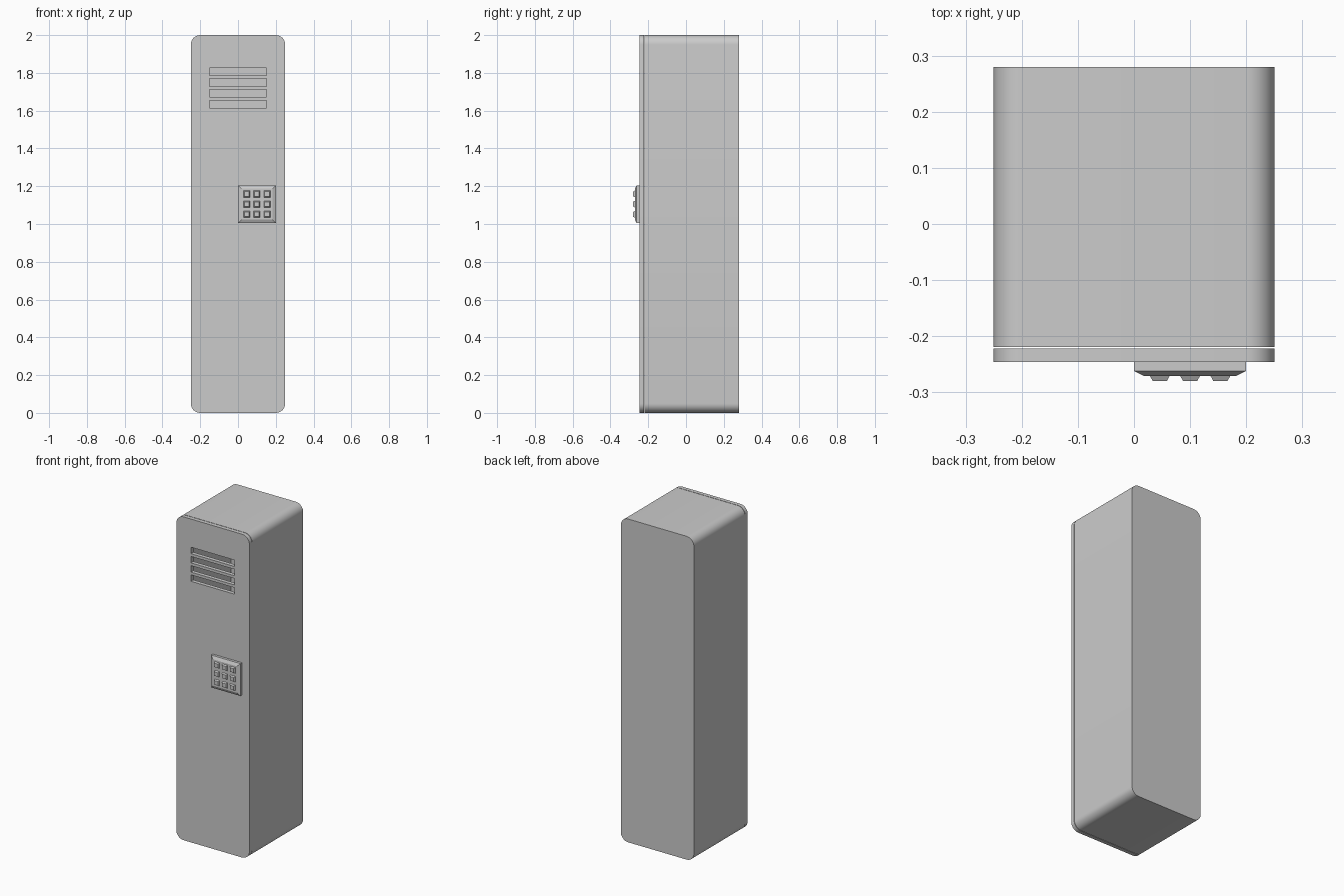
import bpy, bmesh, math

if "Cube" in bpy.data.objects:
    bpy.data.objects.remove(bpy.data.objects["Cube"])


def rounded_rect(cx, cz, w, h, r, seg=8):
    """Points of a rectangle in the XZ plane, with rounded corners when r > 0."""
    if r <= 0:
        return [(cx + sx * w / 2, cz + sz * h / 2)
                for sx, sz in ((1, 1), (-1, 1), (-1, -1), (1, -1))]
    pts = []
    for i, (sx, sz) in enumerate(((1, 1), (-1, 1), (-1, -1), (1, -1))):
        for k in range(seg + 1):
            a = math.pi / 2 * (i + k / seg)
            pts.append((cx + sx * (w / 2 - r) + r * math.cos(a),
                        cz + sz * (h / 2 - r) + r * math.sin(a)))
    return pts


def loft(name, cx, cz, rings, smooth=False):
    """Bridge rings of (y, width, height, radius) along y and cap both ends."""
    bm = bmesh.new()
    loops = [[bm.verts.new((x, y, z)) for x, z in rounded_rect(cx, cz, w, h, r)]
             for y, w, h, r in rings]
    n = len(loops[0])
    for a, b in zip(loops, loops[1:]):
        for i in range(n):
            j = (i + 1) % n
            bm.faces.new((a[i], a[j], b[j], b[i]))
    bm.faces.new(loops[0])
    bm.faces.new(loops[-1])
    bmesh.ops.recalc_face_normals(bm, faces=bm.faces)
    mesh = bpy.data.meshes.new(name)
    bm.to_mesh(mesh)
    bm.free()
    obj = bpy.data.objects.new(name, mesh)
    bpy.context.collection.objects.link(obj)
    if smooth:
        smooth_shade(obj)
    return obj


def smooth_shade(obj):
    bpy.ops.object.select_all(action='DESELECT')
    obj.select_set(True)
    bpy.context.view_layer.objects.active = obj
    bpy.ops.object.shade_smooth_by_angle(angle=math.radians(30))


# hollow cabinet, open towards the door
T = 0.02
loft("cabinet", 0, 1, [
    (0.28, 0.5, 2.0, 0.05),
    (-0.219, 0.5, 2.0, 0.05),
    (-0.219, 0.5 - 2 * T, 2.0 - 2 * T, 0.05 - T),
    (0.28 - T, 0.5 - 2 * T, 2.0 - 2 * T, 0.05 - T),
], smooth=True)

# door slab, separated from the cabinet by a thin gap
door = loft("door", 0, 1, [(-0.222, 0.5, 2.0, 0.05), (-0.246, 0.5, 2.0, 0.05)])

# four vent slots cut through the door
for i in range(4):
    cutter = loft("vent_cutter", 0, 1.806 - i * 0.057,
                  [(-0.20, 0.30, 0.04, 0), (-0.27, 0.30, 0.04, 0)])
    cutter.hide_render = True
    mod = door.modifiers.new("vent", 'BOOLEAN')
    mod.operation = 'DIFFERENCE'
    mod.solver = 'EXACT'
    mod.object = cutter
    bpy.context.view_layer.objects.active = door
    bpy.ops.object.modifier_apply(modifier=mod.name)
    bpy.data.objects.remove(cutter)
smooth_shade(door)

# keypad plate with a chamfered front
KX, KZ = 0.10, 1.105
loft("keypad", KX, KZ, [
    (-0.244, 0.20, 0.20, 0),
    (-0.262, 0.20, 0.20, 0),
    (-0.271, 0.164, 0.164, 0),
])

# 3 x 3 tapered keys
for row in (-1, 0, 1):
    for col in (-1, 0, 1):
        loft("key", KX + col * 0.054, KZ + row * 0.054, [
            (-0.269, 0.035, 0.035, 0),
            (-0.271, 0.035, 0.035, 0),
            (-0.28, 0.025, 0.025, 0),
        ])
